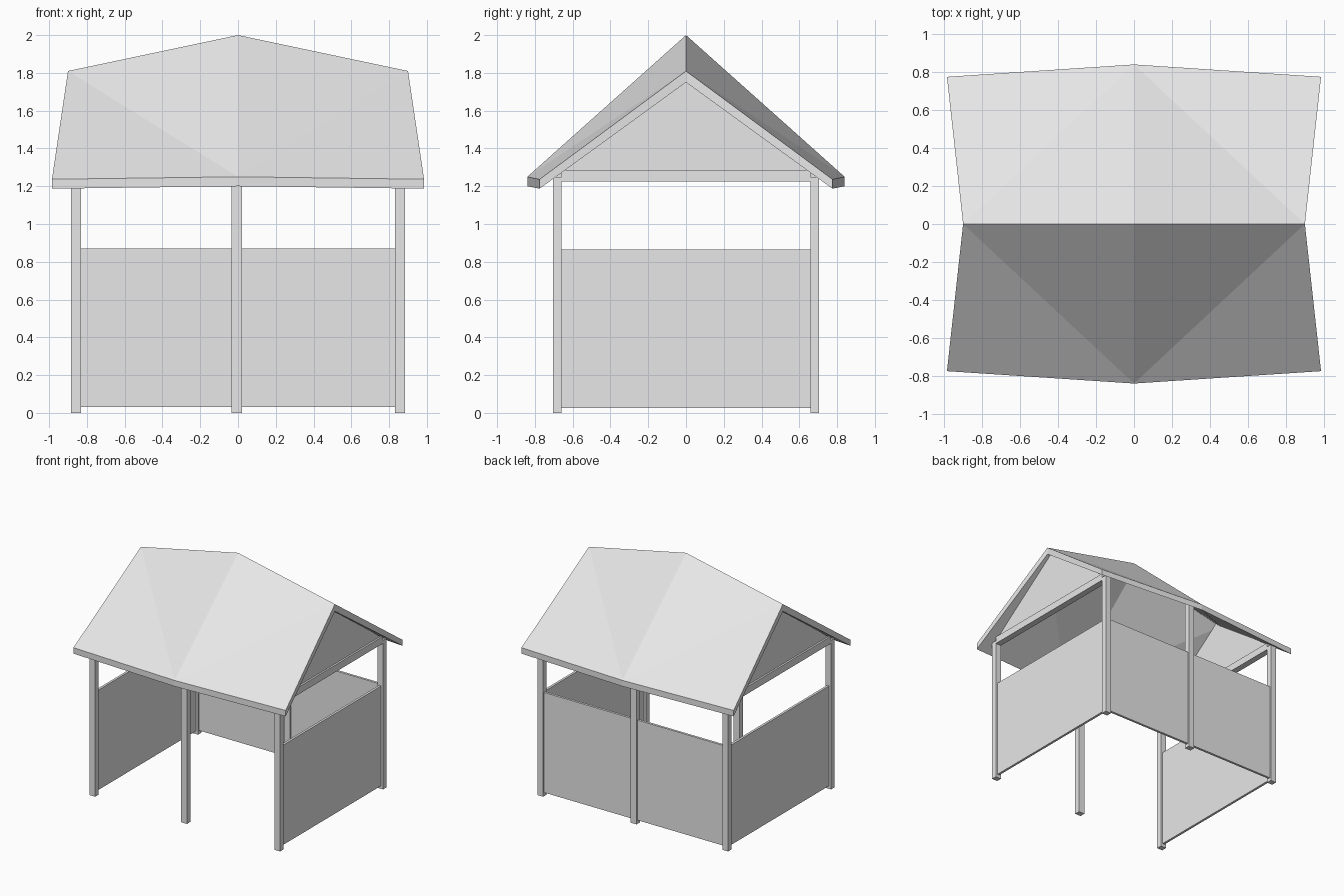
import bpy
import bmesh

cube = bpy.data.objects.get("Cube")
if cube:
    bpy.data.objects.remove(cube, do_unlink=True)

grey = bpy.data.materials.new("plain_grey")
grey.use_nodes = True
grey.diffuse_color = (0.8, 0.8, 0.8, 1)
grey.node_tree.nodes["Principled BSDF"].inputs["Base Color"].default_value = (0.8, 0.8, 0.8, 1)


def finish(name, bm):
    bmesh.ops.recalc_face_normals(bm, faces=bm.faces)
    mesh = bpy.data.meshes.new(name)
    bm.to_mesh(mesh)
    bm.free()
    mesh.materials.append(grey)
    obj = bpy.data.objects.new(name, mesh)
    bpy.context.collection.objects.link(obj)
    return obj


def box(name, x, y, z):
    """Box from (min, max) ranges on each axis."""
    bm = bmesh.new()
    bmesh.ops.create_cube(bm, size=1)
    for v in bm.verts:
        for axis, (low, high) in enumerate((x, y, z)):
            v.co[axis] = low if v.co[axis] < 0 else high
    return finish(name, bm)


def span(side, low, high):
    return (low, high) if side > 0 else (-high, -low)


ENDS = ((-1, "right"), (1, "left"))
ROWS = ((-1, "front"), (1, "back"))
MID_X = (-0.035, 0.02)

# Posts: two rows of three, the middle ones reaching the higher roof
for sy, row in ROWS:
    y = span(sy, 0.658, 0.705)
    box(f"{row}_middle_post", MID_X, y, (0, 1.33))
    for sx, end in ENDS:
        box(f"{row}_{end}_post", span(sx, 0.832, 0.885), y, (0, 1.25))

# Half-height wall panels on the back and both ends
box("back_right_panel", (-0.832, MID_X[0]), (0.672, 0.692), (0.03, 0.87))
box("back_left_panel", (MID_X[1], 0.832), (0.672, 0.692), (0.03, 0.87))

for sx, end in ENDS:
    box(f"{end}_side_panel", span(sx, 0.849, 0.869), (-0.658, 0.658), (0.027, 0.865))
    box(f"{end}_tie_beam", span(sx, 0.832, 0.885), (-0.658, 0.658), (1.225, 1.285))

    # Gable infill, standing on the tie beam
    bm = bmesh.new()
    tri = [bm.verts.new((sx * 0.85, y, z)) for y, z in ((-0.65, 1.28), (0.65, 1.28), (0, 1.765))]
    face = bm.faces.new(tri)
    grown = bmesh.ops.extrude_face_region(bm, geom=[face], use_keep_orig=True)["geom"]
    moved = [g for g in grown if isinstance(g, bmesh.types.BMVert)]
    bmesh.ops.translate(bm, verts=moved, vec=(sx * 0.02, 0, 0))
    finish(f"{end}_gable", bm)

# Roof: sheet with a raised middle, folded along diagonals, given a thickness
bm = bmesh.new()


def layer(eave_drop, ridge_drop):
    ridge = [bm.verts.new((x, 0, z - ridge_drop)) for x, z in ((-0.9, 1.81), (0, 2), (0.9, 1.81))]
    eaves = [[bm.verts.new((x, sy * y, z - eave_drop))
              for x, y, z in ((-0.985, 0.775, 1.237), (0, 0.84, 1.25), (0.985, 0.775, 1.237))]
             for sy in (-1, 1)]
    for eave in eaves:
        for i in (0, 2):
            bm.faces.new((ridge[1], ridge[i], eave[1]))
            bm.faces.new((ridge[i], eave[i], eave[1]))
    return eaves[0] + [ridge[2]] + eaves[1][::-1] + [ridge[0]]


top = layer(0, 0)
under = layer(0.05, 0.06)
for i in range(len(top)):
    j = (i + 1) % len(top)
    bm.faces.new((top[i], top[j], under[j], under[i]))
finish("roof", bm)
